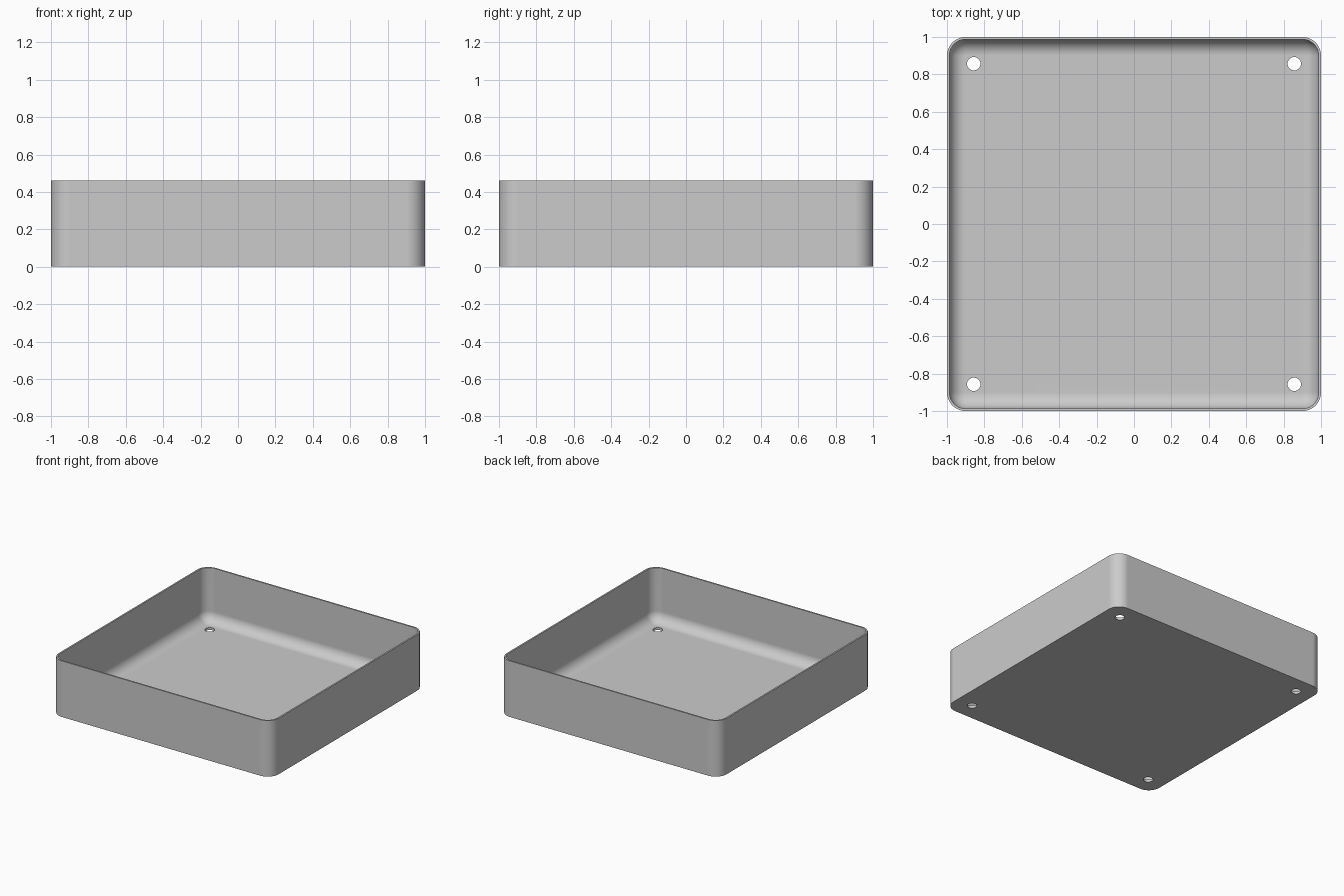
import bpy, bmesh, math

cube = bpy.data.objects.get("Cube")
if cube:
    bpy.data.objects.remove(cube, do_unlink=True)

HEIGHT = 0.46
HALF = 1.0          # half width of the outside
CORNER = 0.1        # outer corner radius
WALL = 0.013
FLOOR = 0.02
FILLET = 0.085      # inner floor-to-wall fillet radius
HOLE_POS = 0.857
HOLE_RADIUS = 0.036
STEPS = 12          # segments per quarter turn

grey = bpy.data.materials.new("plain grey")
grey.use_nodes = True
colour = (0.6, 0.6, 0.6, 1)
grey.diffuse_color = colour
grey.node_tree.nodes["Principled BSDF"].inputs["Base Color"].default_value = colour


def rounded_ring(bm, half, radius, z):
    """Rounded square loop of vertices, counter-clockwise."""
    verts = []
    for quarter, (sx, sy) in enumerate([(1, 1), (-1, 1), (-1, -1), (1, -1)]):
        for i in range(STEPS + 1):
            a = (quarter + i / STEPS) * math.pi / 2
            c = half - radius
            verts.append(bm.verts.new((sx * c + radius * math.cos(a),
                                       sy * c + radius * math.sin(a), z)))
    return verts


# Tray shell: outside wall, rim, inside wall, floor fillet and floor
bm = bmesh.new()
inner, inner_corner = HALF - WALL, CORNER - WALL
profile = [(HALF, CORNER, 0), (HALF, CORNER, HEIGHT), (inner, inner_corner, HEIGHT)]
for i in range(STEPS + 1):
    a = i / STEPS * math.pi / 2
    inset = FILLET * (1 - math.cos(a))
    profile.append((inner - inset, inner_corner - inset,
                    FLOOR + FILLET * (1 - math.sin(a))))
rings = [rounded_ring(bm, *p) for p in profile]
for low, high in zip(rings, rings[1:]):
    for i in range(len(low)):
        j = (i + 1) % len(low)
        bm.faces.new((low[i], low[j], high[j], high[i]))
bm.faces.new(rings[0][::-1])
bm.faces.new(rings[-1])
bmesh.ops.recalc_face_normals(bm, faces=bm.faces)
mesh = bpy.data.meshes.new("tray")
bm.to_mesh(mesh)
bm.free()
mesh.materials.append(grey)
tray = bpy.data.objects.new("tray", mesh)
bpy.context.collection.objects.link(tray)

# Four screw holes through the floor
cutters = []
for sx in (-1, 1):
    for sy in (-1, 1):
        bpy.ops.mesh.primitive_cylinder_add(
            vertices=32, radius=HOLE_RADIUS, depth=0.2,
            location=(sx * HOLE_POS, sy * HOLE_POS, 0))
        cutter = bpy.context.object
        cutter.name = "hole_cutter"
        cutter.hide_render = True
        cutter.data.materials.append(grey)
        cutters.append(cutter)

bpy.ops.object.select_all(action='DESELECT')
tray.select_set(True)
bpy.context.view_layer.objects.active = tray
for cutter in cutters:
    mod = tray.modifiers.new("hole", 'BOOLEAN')
    mod.operation = 'DIFFERENCE'
    mod.solver = 'EXACT'
    mod.object = cutter
    bpy.ops.object.modifier_apply(modifier=mod.name)
for cutter in cutters:
    bpy.data.objects.remove(cutter, do_unlink=True)

# Smooth corners and fillet, crisp rim and flat faces
bpy.ops.object.shade_smooth_by_angle(angle=math.radians(30))
weighted = tray.modifiers.new("flat_faces", 'WEIGHTED_NORMAL')
weighted.keep_sharp = True
